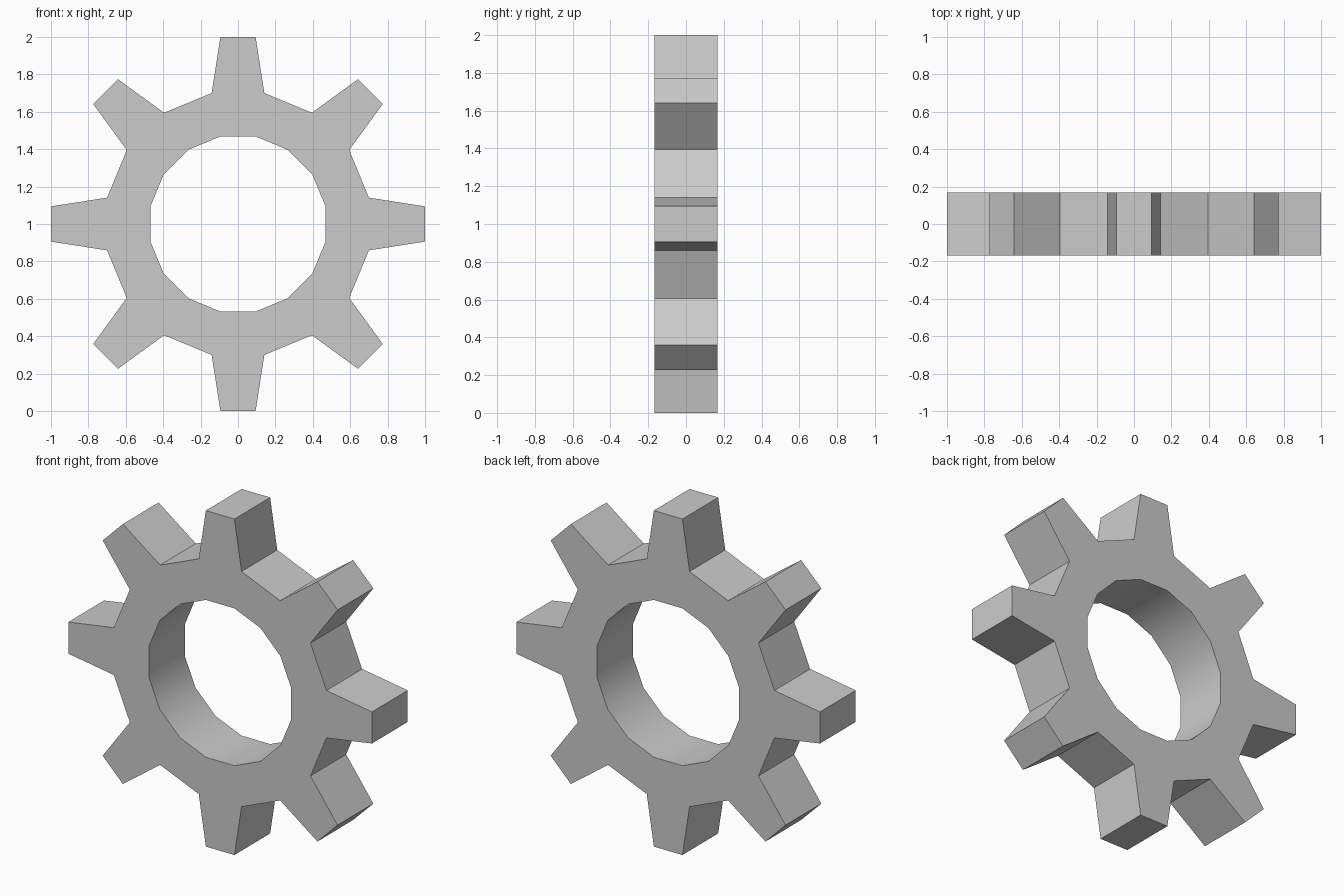
import bpy, bmesh
from math import pi, radians
from mathutils import Matrix, Vector

if "Cube" in bpy.data.objects:
    bpy.data.objects.remove(bpy.data.objects["Cube"])

TEETH = 8
HALF_DEPTH = 0.168
# half profile of one tooth: (half width, distance from hub axis)
BORE, ROOT, TIP = (0.094, 0.468), (0.141, 0.70), (0.094, 1.0)

bm = bmesh.new()
rings = []
for i in range(TEETH):
    turn = Matrix.Rotation(2 * pi * i / TEETH, 3, 'Y')

    def pair(p):
        return [bm.verts.new(turn @ Vector((s * p[0], -HALF_DEPTH, p[1])) + Vector((0, 0, 1)))
                for s in (-1, 1)]
    rings.append((pair(BORE), pair(ROOT), pair(TIP)))

# front face: tooth, rim below the tooth, rim up to the next tooth
for i, (bore, root, tip) in enumerate(rings):
    nbore, nroot, _ = rings[(i + 1) % TEETH]
    bm.faces.new((root[0], root[1], tip[1], tip[0]))
    bm.faces.new((bore[0], bore[1], root[1], root[0]))
    bm.faces.new((bore[1], nbore[0], nroot[0], root[1]))

# thickness
front = bm.faces[:]
ext = bmesh.ops.extrude_face_region(bm, geom=front, use_keep_orig=True)
moved = [g for g in ext["geom"] if isinstance(g, bmesh.types.BMVert)]
bmesh.ops.translate(bm, verts=moved, vec=(0, 2 * HALF_DEPTH, 0))
bmesh.ops.recalc_face_normals(bm, faces=bm.faces[:])

mesh = bpy.data.meshes.new("gear_wheel")
bm.to_mesh(mesh)
bm.free()
gear = bpy.data.objects.new("gear_wheel", mesh)
bpy.context.collection.objects.link(gear)

# smooth bore, sharp teeth
bpy.context.view_layer.objects.active = gear
gear.select_set(True)
bpy.ops.object.shade_smooth_by_angle(angle=radians(30))
